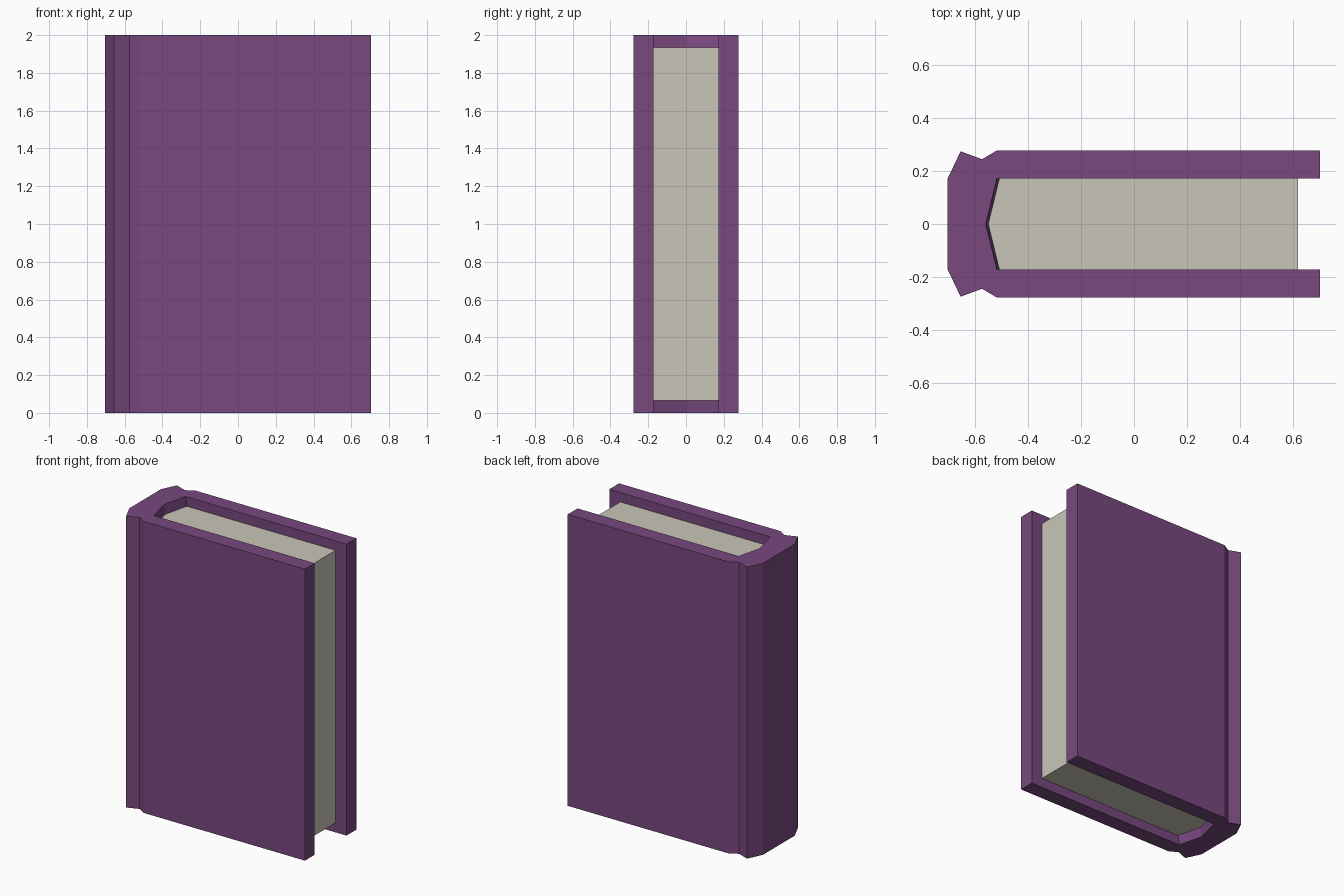
import bpy, bmesh

if "Cube" in bpy.data.objects:
    bpy.data.objects.remove(bpy.data.objects["Cube"])


def material(name, rgb):
    m = bpy.data.materials.new(name)
    m.diffuse_color = (*rgb, 1)
    m.use_nodes = True
    m.node_tree.nodes["Principled BSDF"].inputs["Base Color"].default_value = m.diffuse_color
    return m


purple = material("purple cover", (0.188, 0.065, 0.208))
cream = material("cream paper", (0.584, 0.558, 0.479))


def loft(name, rings, mat):
    """Join a stack of equal-length (z, outline) rings and cap both ends."""
    bm = bmesh.new()
    loops = [[bm.verts.new((x, y, z)) for x, y in pts] for z, pts in rings]
    n = len(loops[0])
    for a, b in zip(loops, loops[1:]):
        for i in range(n):
            j = (i + 1) % n
            bm.faces.new((a[i], a[j], b[j], b[i]))
    bm.faces.new(loops[0][::-1])
    bm.faces.new(loops[-1])
    bmesh.ops.recalc_face_normals(bm, faces=bm.faces)
    me = bpy.data.meshes.new(name)
    bm.to_mesh(me)
    bm.free()
    me.materials.append(mat)
    ob = bpy.data.objects.new(name, me)
    bpy.context.collection.objects.link(ob)
    return ob


W, IN, LIP = 0.278, 0.172, 0.065


def cover_outline(shift):
    # outer half from spine to fore-edge, then the inner wall
    half = [(-0.705, IN), (-0.656, 0.275), (-0.575, 0.245), (-0.519, W),
            (0.703, W), (0.703, IN), (-0.519 + shift, IN)]
    apex = [(-0.561 + shift, 0)]
    return half + apex + [(x, -y) for x, y in reversed(half)]


# Cover with spine; the inner spine wall slopes in towards the pages
loft("cover", [(0, cover_outline(0)), (LIP, cover_outline(0.01)),
               (2 - LIP, cover_outline(0.01)), (2, cover_outline(0))], purple)

# Page block with pointed back
pages = [(-0.551, 0), (-0.509, -IN), (0.62, -IN), (0.62, IN), (-0.509, IN)]
loft("pages", [(LIP, pages), (2 - LIP, pages)], cream)
